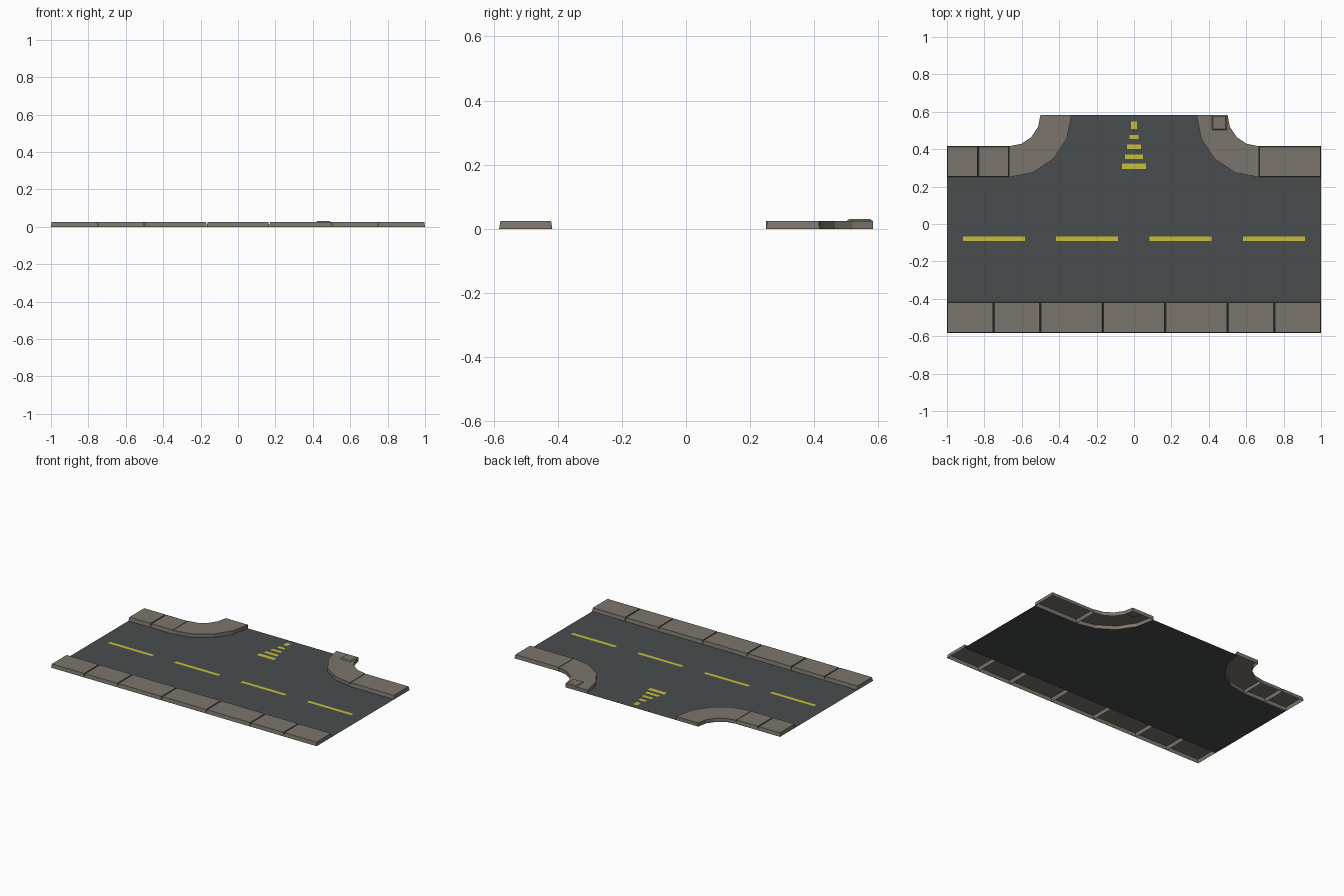
import bpy, math

if "Cube" in bpy.data.objects:
    bpy.data.objects.remove(bpy.data.objects["Cube"])

H = 0.025          # kerb height
INSET = 0.004      # taper of the paving slabs
Y0, Y1, YR, YK, YB = -0.583, -0.417, 0.25, 0.417, 0.583


def material(name, rgb):
    m = bpy.data.materials.new(name)
    m.diffuse_color = (*rgb, 1)
    m.use_nodes = True
    m.node_tree.nodes["Principled BSDF"].inputs["Base Color"].default_value = m.diffuse_color
    return m


ROAD = material("asphalt grey", (0.067, 0.075, 0.077))
STONE = material("paving stone", (0.198, 0.178, 0.150))
YELLOW = material("lane yellow", (0.578, 0.520, 0.042))


def add(name, verts, faces, mat):
    me = bpy.data.meshes.new(name)
    me.from_pydata(verts, [], faces)
    me.materials.append(mat)
    ob = bpy.data.objects.new(name, me)
    bpy.context.collection.objects.link(ob)
    return ob


def slab(name, x0, x1, y0, y1, z0=0.0, z1=H, t=INSET):
    """Tapered paving slab, open underneath."""
    v = [(x0, y0, z0), (x1, y0, z0), (x1, y1, z0), (x0, y1, z0),
         (x0 + t, y0 + t, z1), (x1 - t, y0 + t, z1),
         (x1 - t, y1 - t, z1), (x0 + t, y1 - t, z1)]
    f = [(4, 5, 6, 7)] + [(i, (i + 1) % 4, (i + 1) % 4 + 4, i + 4) for i in range(4)]
    return add(name, v, f, STONE)


def plate(name, x0, x1, y0, y1, z=0.0015):
    return add(name, [(x0, y0, z), (x1, y0, z), (x1, y1, z), (x0, y1, z)],
               [(0, 1, 2, 3)], YELLOW)


def arc(r, side):
    """Quarter arc from the main road round into the side road."""
    return [(side * (-0.667 + r * math.sin(a)), YB - r * math.cos(a))
            for a in (i * math.pi / 8 for i in range(5))]


# Road surface: main carriageway plus flared side road
left, right = arc(0.333, -1), arc(0.333, 1)
v = [(-1, Y1, 0), (1, Y1, 0), (1, YR, 0), (-1, YR, 0)]
for (xa, y), (xb, _) in zip(left, right):
    v += [(-abs(xa), y, 0), (abs(xb), y, 0)]
f = [(0, 1, 2, 5, 4, 3)] + [(4 + 2 * i, 5 + 2 * i, 7 + 2 * i, 6 + 2 * i) for i in range(4)]
add("road", v, f, ROAD)

# Front pavement slabs
xs = [-1, -0.75, -0.5, -0.167, 0.167, 0.5, 0.75, 1]
for i, (a, b) in enumerate(zip(xs, xs[1:])):
    slab(f"front_paving_{i}", a, b, Y0, Y1)

# Straight back pavement slabs
for i, (a, b) in enumerate([(-1, -0.833), (-0.833, -0.667), (0.667, 1)]):
    slab(f"back_paving_{i}", a, b, YR, YK)

# Curved corner kerbs, open underneath
for name, side in (("left_corner_kerb", 1), ("right_corner_kerb", -1)):
    loop = arc(0.333, side) + arc(0.167, side)[::-1]
    n = len(loop)
    v = [(x, y, 0) for x, y in loop] + [(x, y, H) for x, y in loop]
    f = [(n + i, n + i + 1, 2 * n - 2 - i, 2 * n - 1 - i) for i in range(4)]
    f += [(i, (i + 1) % n, (i + 1) % n + n, i + n) for i in range(n)]
    if side < 0:
        f = [q[::-1] for q in f]
    add(name, v, f, STONE)

# Small raised stone at the end of the right corner
slab("raised_stone", 0.415, 0.498, 0.50, YB, H - 0.001, 0.030, 0.008)

# Centre line dashes
for i, x in enumerate((-0.915, -0.417, 0.083, 0.583)):
    plate(f"lane_dash_{i}", x, x + 0.332, -0.092, -0.068)

# Tapering bars on the side road
for i, (y, w, h) in enumerate([(0.308, 0.126, 0.03), (0.360, 0.098, 0.024),
                               (0.413, 0.074, 0.022), (0.466, 0.050, 0.022),
                               (0.527, 0.030, 0.040)]):
    plate(f"side_road_bar_{i}", -w / 2, w / 2, y - h / 2, y + h / 2)
